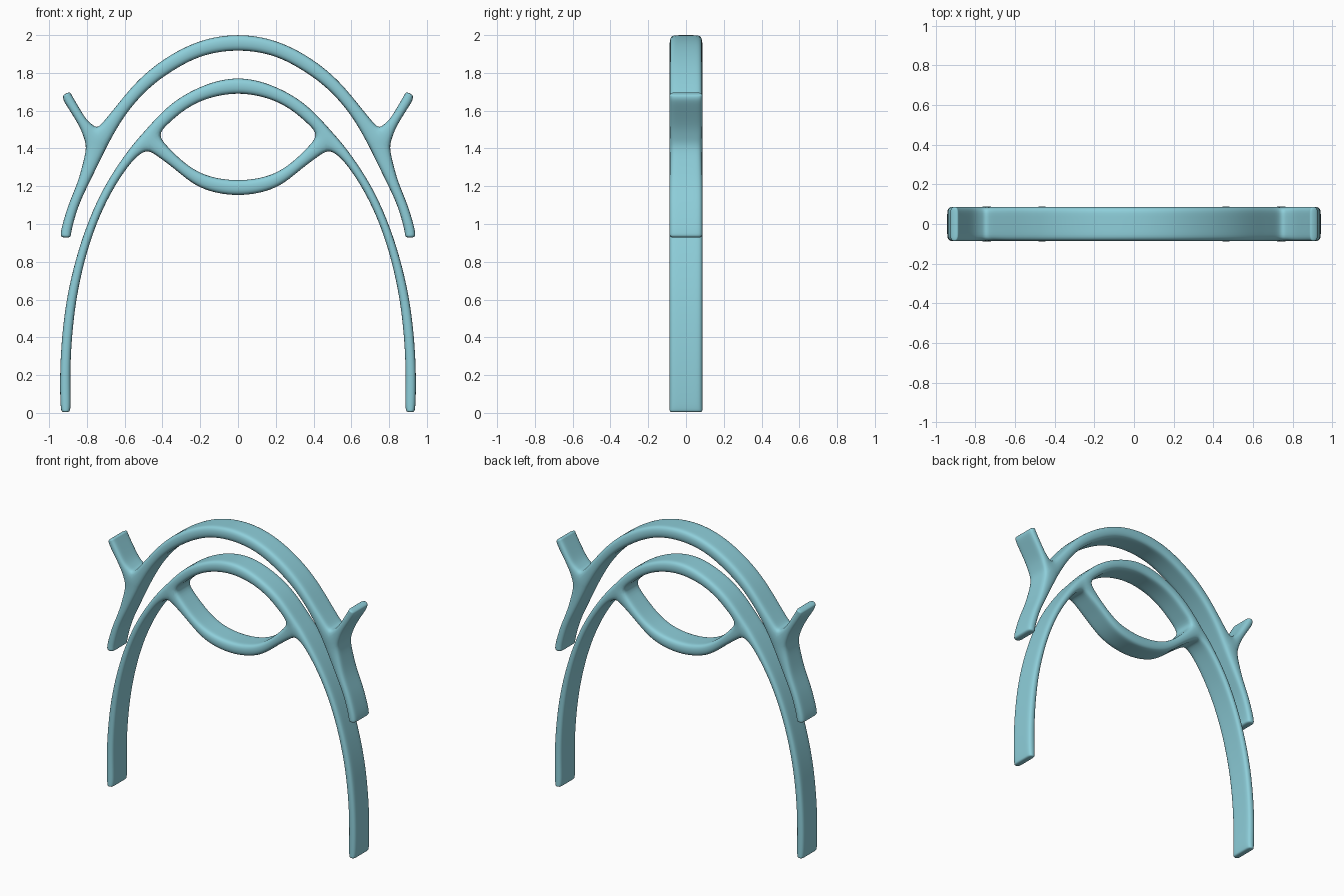
import bpy, bmesh

if "Cube" in bpy.data.objects:
    bpy.data.objects.remove(bpy.data.objects["Cube"])

# Half outlines: each row is (outer x, outer z, inner x, inner z) across a limb
A, B, C = (.742, 1.505), (.692, 1.415), (.800, 1.407)   # outer fork
D, E, F = (.497, 1.488), (.430, 1.472), (.472, 1.393)   # inner fork

CROWN = [(0, 2.002, 0, 1.92), (.20, 1.97, .185, 1.893), (.387, 1.876, .35, 1.81),
         (.535, 1.754, .493, 1.70), (.652, 1.614, .609, 1.56), A + B]
SIDE = [C + B, (.843, 1.237, .779, 1.237), (.896, 1.105, .843, 1.10),
        (.933, .983, .88, .973), (.940, .927, .885, .927)]
BRANCH = [A + C, (.795, 1.545, .832, 1.502), (.837, 1.608, .885, 1.592),
          (.876, 1.675, .924, 1.655), (.890, 1.70, .925, 1.685)]
BROW = [(0, 1.774, 0, 1.693), (.185, 1.733, .175, 1.661), (.36, 1.632, .307, 1.587), D + E]
LOWER = [(0, 1.23, 0, 1.15), (.175, 1.258, .20, 1.19), (.307, 1.343, .34, 1.296), E + F]
LEG = [D + F, (.583, 1.386, .551, 1.345), (.715, 1.184, .678, 1.158), (.827, .919, .785, .904),
       (.908, .60, .858, .595), (.940, .28, .887, .28), (.940, .05, .885, .05),
       (.932, .003, .893, .003)]


def refine(rows, n=2):
    """Insert Catmull-Rom rows so the limb bends smoothly."""
    first, second = rows[0], rows[1]
    if first[0] == 0:
        before = (-second[0], second[1], -second[2], second[3])
    else:
        before = tuple(2 * a - b for a, b in zip(first, second))
    after = tuple(2 * a - b for a, b in zip(rows[-1], rows[-2]))
    p = [before] + rows + [after]
    out = []
    for i in range(1, len(rows)):
        for k in range(n):
            t = k / n
            out.append(tuple(
                .5 * (2 * b + (c - a) * t + (2 * a - 5 * b + 4 * c - d) * t * t
                      + (3 * b - a - 3 * c + d) * t ** 3)
                for a, b, c, d in zip(*p[i - 1:i + 3])))
    return out + [rows[-1]]


def build(name, limbs, fork, mat):
    # Flat polygons of the half shape, then both sides
    polys = [list(fork)]
    for limb in limbs:
        rows = refine(limb)
        for r, s in zip(rows, rows[1:]):
            polys.append([r[:2], r[2:], s[2:], s[:2]])
    polys += [[(-x, z) for x, z in reversed(p)] for p in polys]

    # Front and back sheets plus three-step side walls
    levels = (-.088, -.045, .045, .088)
    bm, verts, count = bmesh.new(), {}, {}

    def vert(pt, j):
        key = (round(pt[0], 4) + 0.0, round(pt[1], 4), j)
        if key not in verts:
            verts[key] = bm.verts.new((key[0], levels[j], key[1]))
        return verts[key]

    for p in polys:
        for j in (0, 3):
            bm.faces.new([vert(q, j) for q in p])
        for a, b in zip(p, p[1:] + p[:1]):
            edge = frozenset((vert(a, 0), vert(b, 0)))
            count.setdefault(edge, []).append((a, b))
    for uses in count.values():
        if len(uses) == 1:
            a, b = uses[0]
            for j in range(3):
                bm.faces.new([vert(a, j), vert(b, j), vert(b, j + 1), vert(a, j + 1)])
    bmesh.ops.recalc_face_normals(bm, faces=bm.faces[:])
    for f in bm.faces:
        f.smooth = True

    mesh = bpy.data.meshes.new(name)
    bm.to_mesh(mesh)
    bm.free()
    mesh.materials.append(mat)
    ob = bpy.data.objects.new(name, mesh)
    bpy.context.collection.objects.link(ob)
    sub = ob.modifiers.new("smooth", 'SUBSURF')
    sub.levels = sub.render_levels = 2


mat = bpy.data.materials.new("pale_teal")
mat.diffuse_color = (.27, .62, .70, 1)
mat.use_nodes = True
mat.node_tree.nodes["Principled BSDF"].inputs["Base Color"].default_value = mat.diffuse_color

build("outer_arch", [CROWN, SIDE, BRANCH], (A, B, C), mat)
build("inner_arch", [BROW, LOWER, LEG], (D, E, F), mat)
